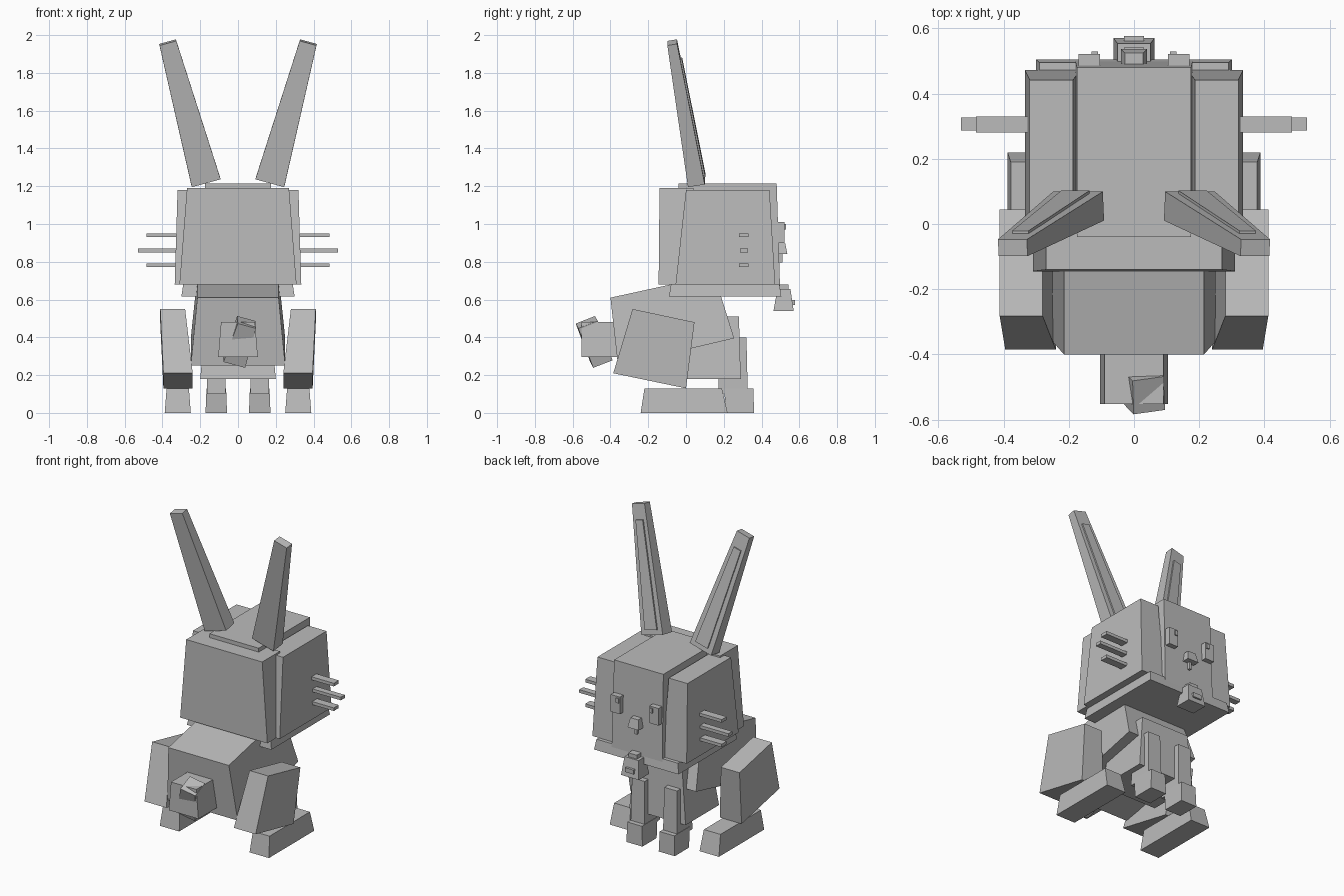
import bpy
from math import radians
from mathutils import Matrix, Vector, Euler

if "Cube" in bpy.data.objects:
    bpy.data.objects.remove(bpy.data.objects["Cube"])

grey = bpy.data.materials.new("soft grey")
grey.diffuse_color = (0.5, 0.5, 0.5, 1)
grey.use_nodes = True
grey.node_tree.nodes["Principled BSDF"].inputs["Base Color"].default_value = grey.diffuse_color

FACES = [(3, 2, 1, 0), (4, 5, 6, 7), (0, 1, 5, 4),
         (1, 2, 6, 5), (2, 3, 7, 6), (3, 0, 4, 7)]


def solid(name, verts, mirror=False):
    """Eight-cornered block, optionally repeated on the other side."""
    mesh = bpy.data.meshes.new(name)
    mesh.from_pydata(verts, [], FACES)
    mesh.materials.append(grey)
    ob = bpy.data.objects.new(name, mesh)
    bpy.context.collection.objects.link(ob)
    if mirror:
        ob.modifiers.new("other_side", 'MIRROR').use_mirror_merge = False
    return ob


def block(name, bottom, top, z0, z1, mirror=False, matrix=Matrix()):
    """Tapered block: bottom and top are (x0, x1, y0, y1)."""
    verts = []
    for (a, b, c, d), z in ((bottom, z0), (top, z1)):
        verts += [matrix @ Vector(p) for p in
                  ((a, c, z), (b, c, z), (b, d, z), (a, d, z))]
    return solid(name, verts, mirror)


def side_block(name, profile, xb, xt, mirror=False):
    """Tilted block: side profile (back low, front low, front high, back high)."""
    (p, q, r, s) = profile
    return solid(name, [(xb[0], *p), (xb[1], *p), (xb[1], *q), (xb[0], *q),
                        (xt[0], *s), (xt[1], *s), (xt[1], *r), (xt[0], *r)], mirror)


def box(name, x0, x1, y0, y1, z0, z1, mirror=False):
    return block(name, (x0, x1, y0, y1), (x0, x1, y0, y1), z0, z1, mirror)


# Head
block("head_centre", (-.18, .18, -.04, .498), (-.175, .175, -.04, .48), .66, 1.215)
block("head_side", (.165, .335, -.055, .472), (.187, .32, 0, .442), .68, 1.18, True)
block("head_back", (-.31, .31, -.145, .06), (-.27, .27, -.14, .04), .68, 1.19)
block("jaw", (-.30, .30, -.09, .505), (-.29, .29, -.08, .495), .615, .68)

# Ears with raised inner panels
ear = (Matrix.Translation((.17, .055, 1.223))
       @ Euler((radians(9.5), radians(15.3), 0), 'XYZ').to_matrix().to_4x4())
block("ear", (-.079, .079, -.045, .045), (-.046, .046, -.026, .026), 0, .776, True, ear)
block("inner_ear", (-.045, .045, 0, .053), (-.026, .026, 0, .037), .03, .68, True, ear)

# Face
box("eye", .105, .17, .47, .522, .90, 1.01, True)
box("eye_glint", .11, .13, .50, .529, .97, 1.0, True)
block("nose", (-.04, .04, .47, .537), (-.028, .028, .47, .525), .84, .90)
box("lip_line", -.008, .008, .47, .511, .795, .84)
block("chin", (-.063, .063, .463, .57), (-.05, .05, .484, .553), .54, .655)
box("teeth", -.03, .03, .47, .542, .65, .68)
box("mouth", -.03, .03, .50, .577, .57, .598)

# Whiskers
for label, z, reach, y0, y1 in (("upper", .94, .485, .28, .33),
                                ("middle", .86, .53, .287, .327),
                                ("lower", .782, .485, .28, .33)):
    box(label + "_whisker", .25, reach, y0, y1, z - .01, z + .01, True)

# Body and chest
side_block("body", ((-.36, .25), (.255, .395), (.15, .73), (-.40, .61)),
           (-.25, .25), (-.215, .215))
block("chest", (-.20, .20, -.05, .29), (-.17, .17, 0, .28), .18, .51)

# Hind legs
side_block("thigh", ((-.385, .21), (0, .13), (.045, .48), (-.283, .55)),
           (.24, .395), (.28, .412), True)
block("hind_foot", (.25, .388, -.24, .22), (.26, .378, -.22, .19), 0, .13, True)

# Front legs
block("front_leg", (.065, .165, .17, .327), (.07, .16, .18, .32), .10, .40, True)
block("front_foot", (.058, .172, .215, .36), (.063, .167, .20, .357), 0, .128, True)

# Tail with a tilted tuft
block("tail", (-.105, .105, -.552, -.33), (-.09, .09, -.552, -.37), .295, .48)
tuft = (Matrix.Translation((.012, -.487, .377))
        @ Euler((radians(22), radians(15), radians(8)), 'XYZ').to_matrix().to_4x4())
block("tail_tuft", (-.06, .06, -.055, .055), (-.05, .05, -.055, .055), -.115, .115,
      False, tuft)
